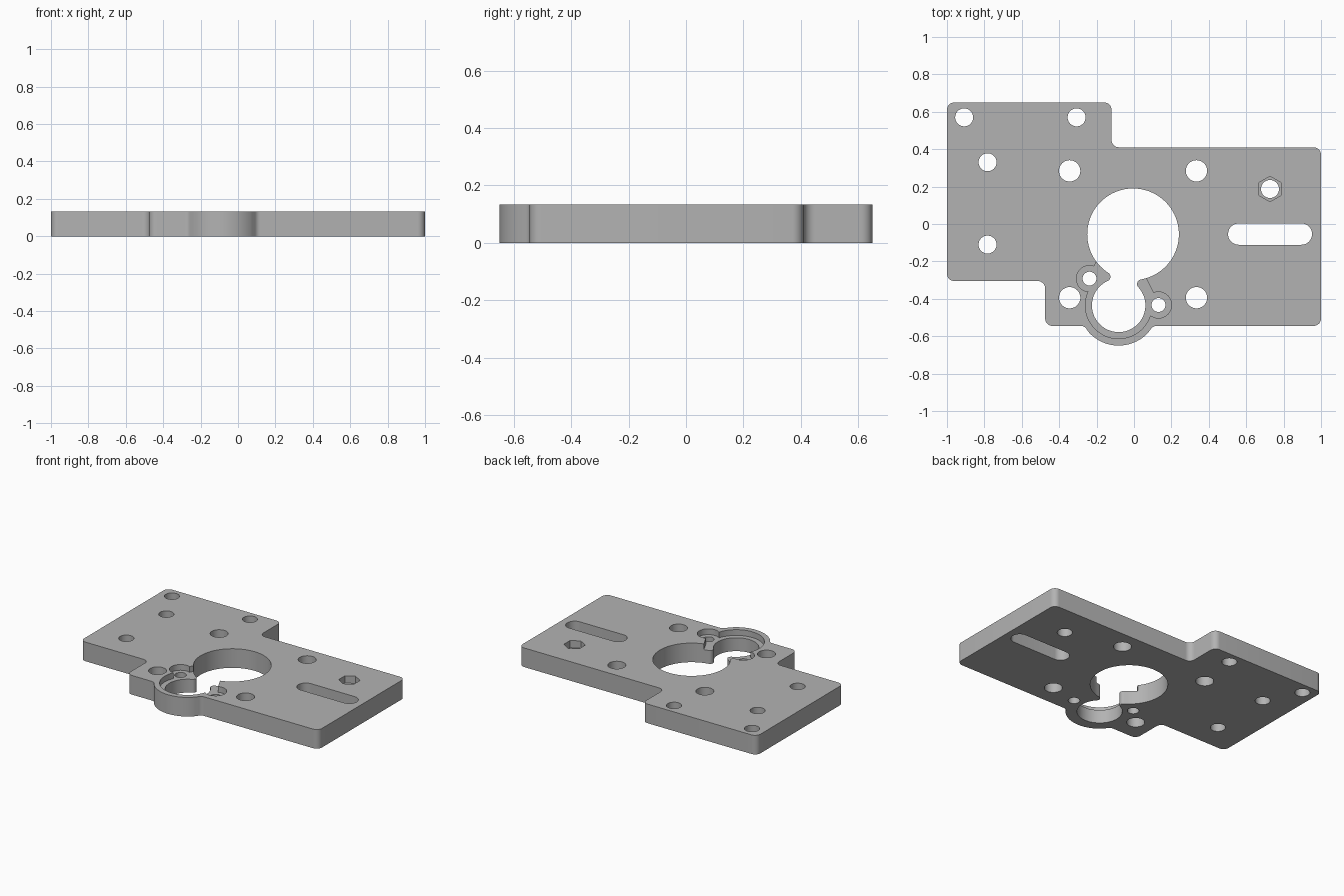
import bpy, bmesh, math
from mathutils import Vector as V

cube = bpy.data.objects.get("Cube")
if cube:
    bpy.data.objects.remove(cube)

H, DEPTH = 0.133, 0.04
BIG, SMALL = V((-0.005, -0.055)), V((-0.082, -0.435))
BIG_R, SMALL_R, TIP_R = 0.245, 0.143, 0.025
EARS = [V((-0.238, -0.292)), V((0.131, -0.433))]

grey = bpy.data.materials.new("light grey")
grey.use_nodes = True
COLOUR = (0.45, 0.45, 0.45, 1)
grey.diffuse_color = COLOUR
grey.node_tree.nodes["Principled BSDF"].inputs["Base Color"].default_value = COLOUR


def arc(c, r, a, b, n):
    return [V((c[0] + r * math.cos(a + (b - a) * i / n),
               c[1] + r * math.sin(a + (b - a) * i / n))) for i in range(n + 1)]


def circle(c, r, n=48, turn=0):
    return arc(c, r, turn, turn + math.tau, n)[:-1]


def rounded(p, before, after, r, n=8):
    """Replace corner p by an arc tangent to both neighbouring edges."""
    u, v = (before - p).normalized(), (after - p).normalized()
    half = u.angle(v) / 2
    c = p + (u + v).normalized() * r / math.sin(half)
    s, e = p + u * r / math.tan(half) - c, p + v * r / math.tan(half) - c
    a = math.atan2(s.y, s.x)
    turn = (math.atan2(e.y, e.x) - a + math.pi) % math.tau - math.pi
    return arc(c, r, a, a + turn, n)


def prism(name, outlines, z0, z1):
    bm = bmesh.new()
    for pts in outlines:
        face = bm.faces.new([bm.verts.new((p[0], p[1], z0)) for p in pts])
        top = bmesh.ops.extrude_face_region(bm, geom=[face])["geom"]
        bmesh.ops.translate(bm, vec=(0, 0, z1 - z0),
                            verts=[g for g in top if isinstance(g, bmesh.types.BMVert)])
    bmesh.ops.recalc_face_normals(bm, faces=bm.faces)
    mesh = bpy.data.meshes.new(name)
    bm.to_mesh(mesh)
    bm.free()
    mesh.materials.append(grey)
    ob = bpy.data.objects.new(name, mesh)
    bpy.context.collection.objects.link(ob)
    return ob


# Stepped plate outline with rounded corners and a round boss at the front
corners = [V(p) for p in [(-1, 0.65), (-1, -0.305), (-0.475, -0.305), (-0.475, -0.545)]]
boss = arc(SMALL, 0.215, math.radians(211), math.radians(329), 40)
boss[0].y = boss[-1].y = -0.545
rest = [V(p) for p in [(1, -0.545), (1, 0.41), (-0.12, 0.41), (-0.12, 0.65)]]
outline = []
loop = corners + boss + rest
for i, p in enumerate(loop):
    if p in corners or p in rest:
        outline += rounded(p, loop[i - 1], loop[(i + 1) % len(loop)], 0.04)
    elif p is boss[0]:
        outline += rounded(p, loop[i - 1], boss[4], 0.035, 5)
    elif p is boss[-1]:
        outline += rounded(p, boss[-5], loop[i + 1], 0.035, 5)
    elif p in boss[4:-4]:
        outline.append(p)
plate = prism("mounting_plate", [outline], 0, H)


# Keyhole: two round openings joined by a neck with rounded tips
def keyhole():
    axis = SMALL - BIG
    d = axis.length
    axis.normalize()
    side = V((-axis.y, axis.x))
    r1, r2 = BIG_R + TIP_R, SMALL_R + TIP_R
    along = (d * d + r1 * r1 - r2 * r2) / (2 * d)
    off = math.sqrt(r1 * r1 - along * along)
    base = math.atan2(axis.y, axis.x)
    a, b = math.atan2(off, along), math.atan2(off, d - along)
    t1, t2 = (BIG + axis * along + side * off * s for s in (1, -1))
    return (arc(BIG, BIG_R, base + a, base + math.tau - a, 72)
            + arc(t2, TIP_R, base + math.pi - a, base + b, 12)[1:-1]
            + arc(SMALL, SMALL_R, base - math.pi + b, base + math.pi - b, 48)
            + arc(t1, TIP_R, base - b, base - math.pi + a, 12)[1:-1])


# Through holes: small screws, large screws, ear screws and the slot
holes = [keyhole()]
holes += [circle(c, 0.048) for c in [(-0.908, 0.57), (-0.307, 0.57), (-0.783, 0.33),
                                     (-0.783, -0.11), (0.727, 0.187)]]
holes += [circle((BIG.x + x, BIG.y + y), 0.057) for x in (-0.339, 0.339) for y in (-0.339, 0.339)]
holes += [circle(c, 0.037) for c in EARS]
holes.append(arc((0.56, -0.054), 0.057, math.pi / 2, math.pi * 1.5, 20)
             + arc((0.895, -0.054), 0.057, -math.pi / 2, math.pi / 2, 20))

# Shallow recess around the small opening, its two ears and the neck
neck = [(0.131, -0.433), (0.105, -0.37), (0.06, -0.28), (-0.02, -0.2),
        (-0.2, -0.2), (-0.215, -0.23), (-0.238, -0.292), SMALL]
floor, above = H - DEPTH, H + 0.1
cutters = [prism("through_hole_cutter", holes, -0.1, above),
           prism("ring_recess_cutter", [circle(SMALL, 0.178, 72)], floor, above),
           prism("neck_recess_cutter", [neck], floor, above),
           prism("ear_recess_cutter", [circle(c, 0.07) for c in EARS], floor, above),
           prism("hex_pocket_cutter", [circle((0.727, 0.187), 0.068, 6, math.pi / 2)],
                 H - 0.05, above)]
for cutter in cutters:
    mod = plate.modifiers.new(cutter.name, "BOOLEAN")
    mod.operation, mod.solver, mod.object = "DIFFERENCE", "EXACT", cutter

# Apply the cuts and remove the cutters
bpy.context.view_layer.update()
cut = bpy.data.meshes.new_from_object(plate.evaluated_get(bpy.context.evaluated_depsgraph_get()))
plate.modifiers.clear()
plate.data = cut
for cutter in cutters:
    bpy.data.objects.remove(cutter)

bpy.ops.object.select_all(action="DESELECT")
plate.select_set(True)
bpy.context.view_layer.objects.active = plate
bpy.ops.object.shade_smooth_by_angle(angle=math.radians(30))
